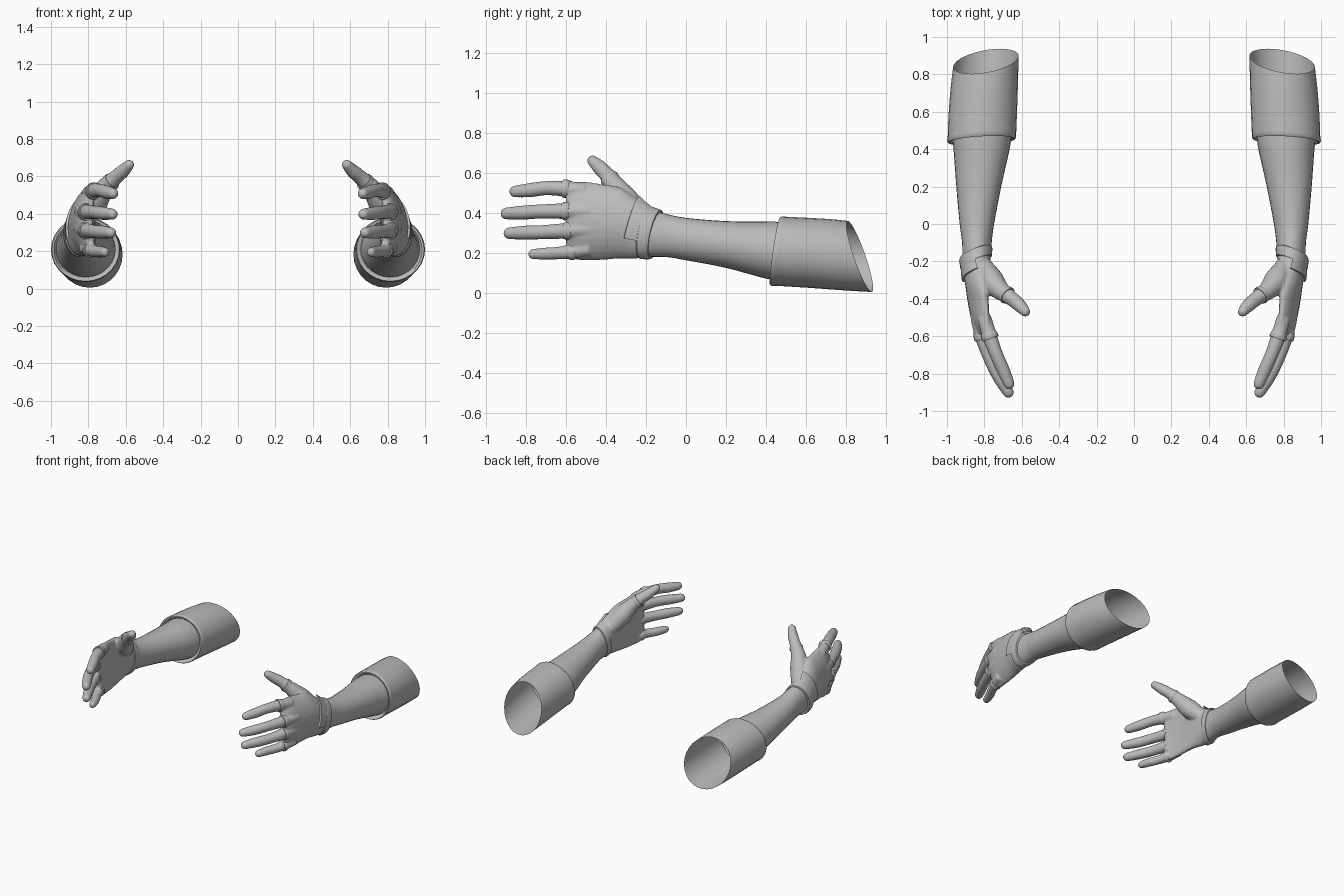
import bpy, bmesh, math
from mathutils import Vector

if "Cube" in bpy.data.objects:
    bpy.data.objects.remove(bpy.data.objects["Cube"])

grey = bpy.data.materials.new("grey")
grey.diffuse_color = (0.5, 0.5, 0.5, 1)
grey.use_nodes = True
grey.node_tree.nodes["Principled BSDF"].inputs["Base Color"].default_value = grey.diffuse_color


def spline(rows, steps):
    """Catmull-Rom through rows of numbers."""
    out = []
    for i in range(len(rows) - 1):
        a, b, c, d = (rows[max(i - 1, 0)], rows[i], rows[i + 1], rows[min(i + 2, len(rows) - 1)])
        for k in range(steps):
            t = k / steps
            out.append([0.5 * (2 * q + (r - p) * t + (2 * p - 5 * q + 4 * r - s) * t * t
                        + (3 * q - p - 3 * r + s) * t ** 3) for p, q, r, s in zip(a, b, c, d)])
    return out + [list(rows[-1])]


def skin(bm, rings, capped, closed=True):
    """Bridge rings of points with quads."""
    vs = [[bm.verts.new(p) for p in ring] for ring in rings]
    n = len(vs[0])
    for a, b in zip(vs, vs[1:]):
        for j in range(n if closed else n - 1):
            k = (j + 1) % n
            bm.faces.new((a[j], a[k], b[k], b[j]))
    if capped:
        bm.faces.new(vs[0][::-1])
        bm.faces.new(vs[-1])


def section(row, n=28, lo=0.0, hi=2 * math.pi, closed=True):
    """Cross-section: y, centre x, radius x, centre z, radius z, slant by z, slant by x, bow."""
    y, cx, rx, cz, rz, sz, sx, bow = row
    pts = []
    for j in range(n):
        a = lo + (hi - lo) * j / (n if closed else n - 1)
        c, s = math.cos(a), math.sin(a)
        pts.append((cx + rx * c - bow * s * s, y + sz * s + sx * c, cz + rz * s))
    return pts


def tube(bm, rows, n=14, steps=5, ring=False):
    """Round tube through rows of x, y, z, radius; solid ends are domed."""
    rows = spline(rows, steps)
    pts = [(Vector(r[:3]), r[3]) for r in rows]
    d0, d1 = (pts[1][0] - pts[0][0]).normalized(), (pts[-1][0] - pts[-2][0]).normalized()
    if not ring:
        p, r = pts[-1]
        pts = pts[:-1] + [(p + d1 * r * math.sin(a), r * math.cos(a)) for a in (0, .4, .75, 1.1, 1.4)]
    rings = []
    for i, (p, r) in enumerate(pts):
        d = (pts[min(i + 1, len(pts) - 1)][0] - pts[max(i - 1, 0)][0]).normalized()
        u = d.cross(Vector((0, 0, 1))).normalized()
        v = u.cross(d)
        rings.append([p + (u * math.cos(2 * math.pi * j / n) + v * math.sin(2 * math.pi * j / n)) * r
                      for j in range(n)])
    skin(bm, rings, True)


def finish(name, bm, angle=40, remesh=False):
    """Make the object and its mirrored twin for the other arm."""
    bmesh.ops.recalc_face_normals(bm, faces=bm.faces)
    me = bpy.data.meshes.new(name)
    bm.to_mesh(me)
    bm.free()
    me.materials.append(grey)
    ob = bpy.data.objects.new(name, me)
    bpy.context.collection.objects.link(ob)
    bpy.ops.object.select_all(action='DESELECT')
    ob.select_set(True)
    bpy.context.view_layer.objects.active = ob
    if remesh:
        m = ob.modifiers.new("blend", 'REMESH')
        m.mode, m.voxel_size, m.use_smooth_shade = 'VOXEL', 0.007, True
        s = ob.modifiers.new("soften", 'SMOOTH')
        s.factor, s.iterations = 0.5, 6
    else:
        bpy.ops.object.shade_smooth_by_angle(angle=math.radians(angle))
    ob.modifiers.new("other_arm", 'MIRROR')
    return ob


# Forearm: open tapering tube
bm = bmesh.new()
skin(bm, [section(r) for r in spline([
    (0.50, 0.815, 0.162, 0.205, 0.150, 0, 0, 0),
    (0.40, 0.815, 0.150, 0.215, 0.143, 0, 0, 0),
    (0.20, 0.830, 0.120, 0.243, 0.117, 0, 0, 0),
    (0.00, 0.840, 0.092, 0.270, 0.106, 0, 0, 0),
    (-0.10, 0.840, 0.079, 0.288, 0.108, 0, 0, 0),
    (-0.20, 0.840, 0.076, 0.298, 0.118, .02, -.03, 0)], 4)], False)
finish("forearm", bm)

# Rolled cuff: hem lip at the front, slanted opening at the back
bm = bmesh.new()
cuff = [(0.475, 0.815, 0.150, 0.205, 0.143, .02, 0, 0),
        (0.448, 0.815, 0.170, 0.207, 0.158, .022, -.01, 0),
        (0.445, 0.815, 0.180, 0.208, 0.168, .024, -.01, 0),
        (0.455, 0.815, 0.185, 0.209, 0.174, .025, -.01, 0)]
cuff += spline([(0.475, 0.813, 0.183, 0.209, 0.173, .022, -.01, 0),
                (0.60, 0.808, 0.183, 0.202, 0.175, 0, -.01, 0),
                (0.75, 0.800, 0.180, 0.192, 0.178, -.03, -.02, 0),
                (0.87, 0.792, 0.175, 0.183, 0.178, -.06, -.03, 0)], 4)
skin(bm, [section(r) for r in cuff], False)
finish("cuff", bm)

# Hand: palm, thumb and fingers blended into one skin
bm = bmesh.new()
skin(bm, [section(r) for r in spline([
    (-0.17, 0.845, 0.078, 0.297, 0.120, .02, -.03, 0),
    (-0.25, 0.840, 0.072, 0.320, 0.148, .01, -.01, .01),
    (-0.33, 0.838, 0.064, 0.350, 0.178, 0, 0, .03),
    (-0.42, 0.835, 0.054, 0.355, 0.190, 0, 0, .04),
    (-0.51, 0.825, 0.046, 0.360, 0.198, 0, 0, .04),
    (-0.57, 0.812, 0.038, 0.362, 0.190, 0, 0, .04),
    (-0.60, 0.803, 0.022, 0.362, 0.170, 0, 0, .03)], 4)], True)
tube(bm, [(.81, -.22, .38, .05), (.765, -.30, .46, .068), (.715, -.355, .535, .052),
          (.66, -.395, .59, .040), (.615, -.432, .628, .037), (.582, -.468, .662, .028)])
fingers = [
    [(.80, -.50, .51, .038), (.772, -.60, .522, .040), (.735, -.70, .525, .036), (.70, -.78, .515, .036), (.668, -.855, .508, .030)],
    [(.84, -.48, .41, .038), (.812, -.60, .410, .040), (.765, -.73, .408, .036), (.72, -.82, .402, .036), (.672, -.90, .398, .030)],
    [(.84, -.48, .32, .038), (.812, -.59, .312, .040), (.768, -.71, .305, .036), (.725, -.80, .302, .036), (.680, -.885, .299, .030)],
    [(.82, -.48, .22, .036), (.792, -.57, .207, .036), (.765, -.64, .200, .032), (.735, -.70, .197, .031), (.712, -.765, .195, .026)]]
for f in fingers:
    tube(bm, f)
finish("hand", bm, remesh=True)


# Glove hems: raised collars around each finger root and the thumb
def collar(name, start, end, r):
    a, b = Vector(start), Vector(end)
    d = (b - a).normalized()
    bm = bmesh.new()
    prof = [(-.024, r * .88), (-.010, r), (.006, r * 1.04), (.014, r), (.015, r * .85)]
    tube(bm, [(*(a + d * t), rad) for t, rad in prof], n=18, steps=1, ring=True)
    finish(name, bm)


for label, f in zip(("index", "middle", "ring", "little"), fingers):
    collar(label + "_finger_hem", f[1][:3], f[2][:3], f[1][3] + .005)
collar("thumb_hem", (.682, -.378, .567), (.635, -.415, .61), .047)

# Wrist band
bm = bmesh.new()
skin(bm, [section(r) for r in [
    (-0.150, 0.842, 0.076, 0.294, 0.112, .025, -.03, 0),
    (-0.152, 0.845, 0.086, 0.294, 0.123, .025, -.03, 0),
    (-0.165, 0.846, 0.089, 0.295, 0.127, .025, -.032, 0),
    (-0.205, 0.844, 0.084, 0.303, 0.133, .022, -.035, 0),
    (-0.210, 0.843, 0.076, 0.303, 0.126, .022, -.035, 0)]], False)
finish("wrist_band", bm)

# Glove flap: raised strip over the back of the hand beside the band
bm = bmesh.new()
flap = [(-0.19, 0.846, 0.081, 0.303, 0.130, .02, -.03, 0),
        (-0.24, 0.845, 0.080, 0.318, 0.148, .03, -.03, .008),
        (-0.272, 0.844, 0.077, 0.328, 0.160, .04, -.025, .014),
        (-0.274, 0.842, 0.066, 0.328, 0.152, .04, -.025, .014)]
skin(bm, [section(r, 16, -.35, 1.5, False) for r in flap], False, False)
finish("glove_flap", bm)
